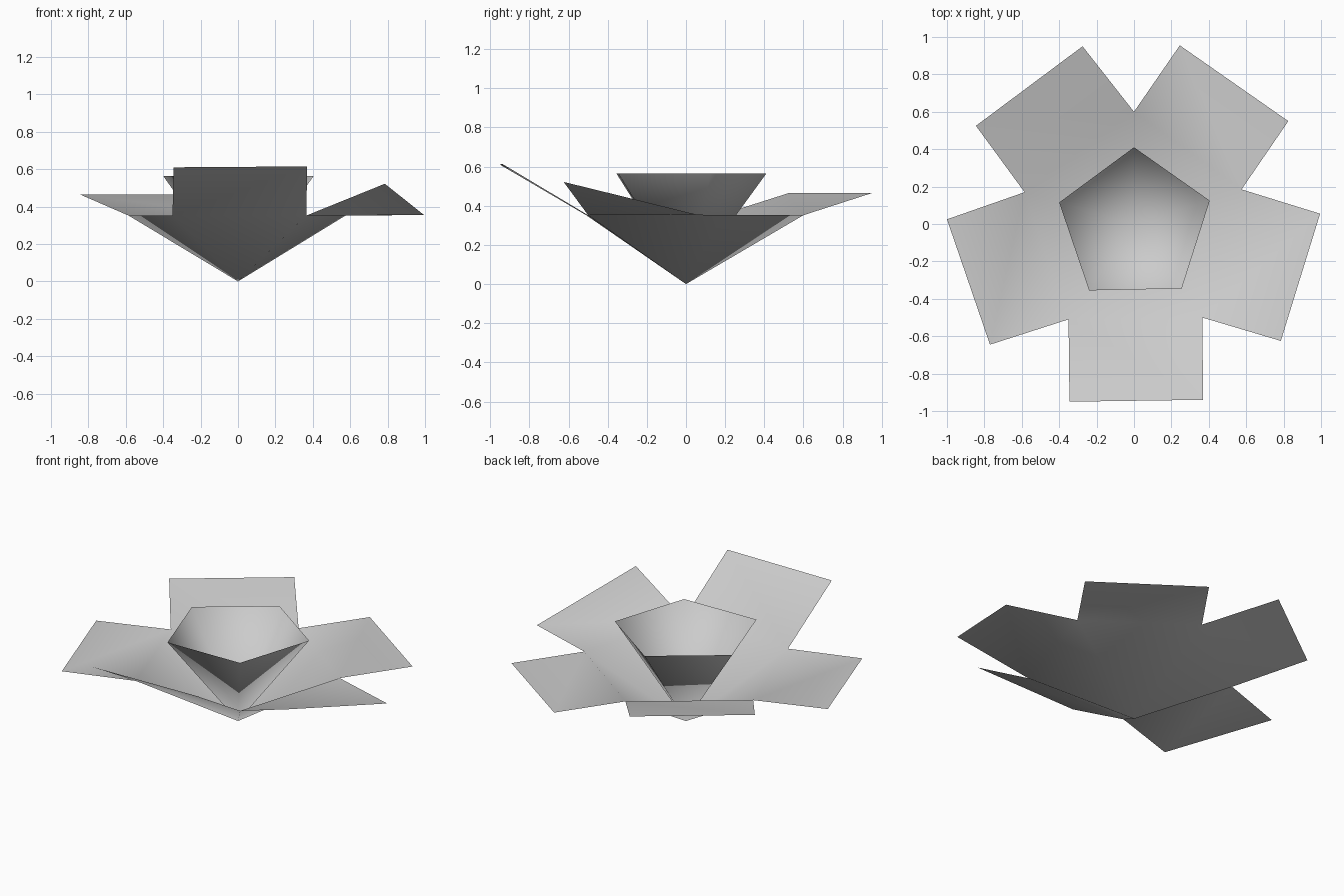
import bpy
import bmesh

cube = bpy.data.objects.get("Cube")
if cube:
    bpy.data.objects.remove(cube, do_unlink=True)

# One plain grey for the whole flower
grey = bpy.data.materials.new("soft_grey")
grey.use_nodes = True
colour = (0.6, 0.6, 0.6, 1.0)
grey.diffuse_color = colour
grey.node_tree.nodes["Principled BSDF"].inputs["Base Color"].default_value = colour


def open_cone(bm, corners, height):
    """Five-sided open cone on its tip, facing inward; returns the rim vertices."""
    tip = bm.verts.new((0, 0, 0))
    rim = [bm.verts.new((x, y, height)) for x, y in corners]
    for i, corner in enumerate(rim):
        bm.faces.new((tip, corner, rim[(i + 1) % len(rim)]))
    return rim


def finish(bm, name):
    mesh = bpy.data.meshes.new(name)
    bm.to_mesh(mesh)
    bm.free()
    mesh.materials.append(grey)
    mesh.shade_smooth()
    obj = bpy.data.objects.new(name, mesh)
    bpy.context.collection.objects.link(obj)
    return obj


# Shallow cup, corners counter-clockwise from the back
CUP_HEIGHT = 0.352
cup_corners = [(0.0, 0.6), (-0.585, 0.17), (-0.35, -0.51), (0.365, -0.5), (0.575, 0.185)]
bm = bmesh.new()
rim = open_cone(bm, cup_corners, CUP_HEIGHT)

# One petal on each rim edge: two outer corners and their heights
petals = [
    ((-0.275, 0.95, 0.465), (-0.845, 0.525, 0.465)),
    ((-1.0, 0.025, CUP_HEIGHT), (-0.77, -0.645, CUP_HEIGHT)),
    ((-0.345, -0.95, 0.61), (0.37, -0.94, 0.615)),
    ((0.785, -0.625, 0.522), (0.995, 0.055, 0.355)),
    ((0.825, 0.55, CUP_HEIGHT), (0.245, 0.955, CUP_HEIGHT)),
]
for i, (first, second) in enumerate(petals):
    outer = [bm.verts.new(first), bm.verts.new(second)]
    bm.faces.new((rim[i], outer[0], outer[1], rim[(i + 1) % 5]))
finish(bm, "cup_and_petals")

# Steep trumpet standing inside the cup
trumpet_corners = [(0.0, 0.41), (-0.4, 0.115), (-0.24, -0.355), (0.255, -0.345), (0.405, 0.125)]
bm = bmesh.new()
open_cone(bm, trumpet_corners, 0.564)
finish(bm, "trumpet")
